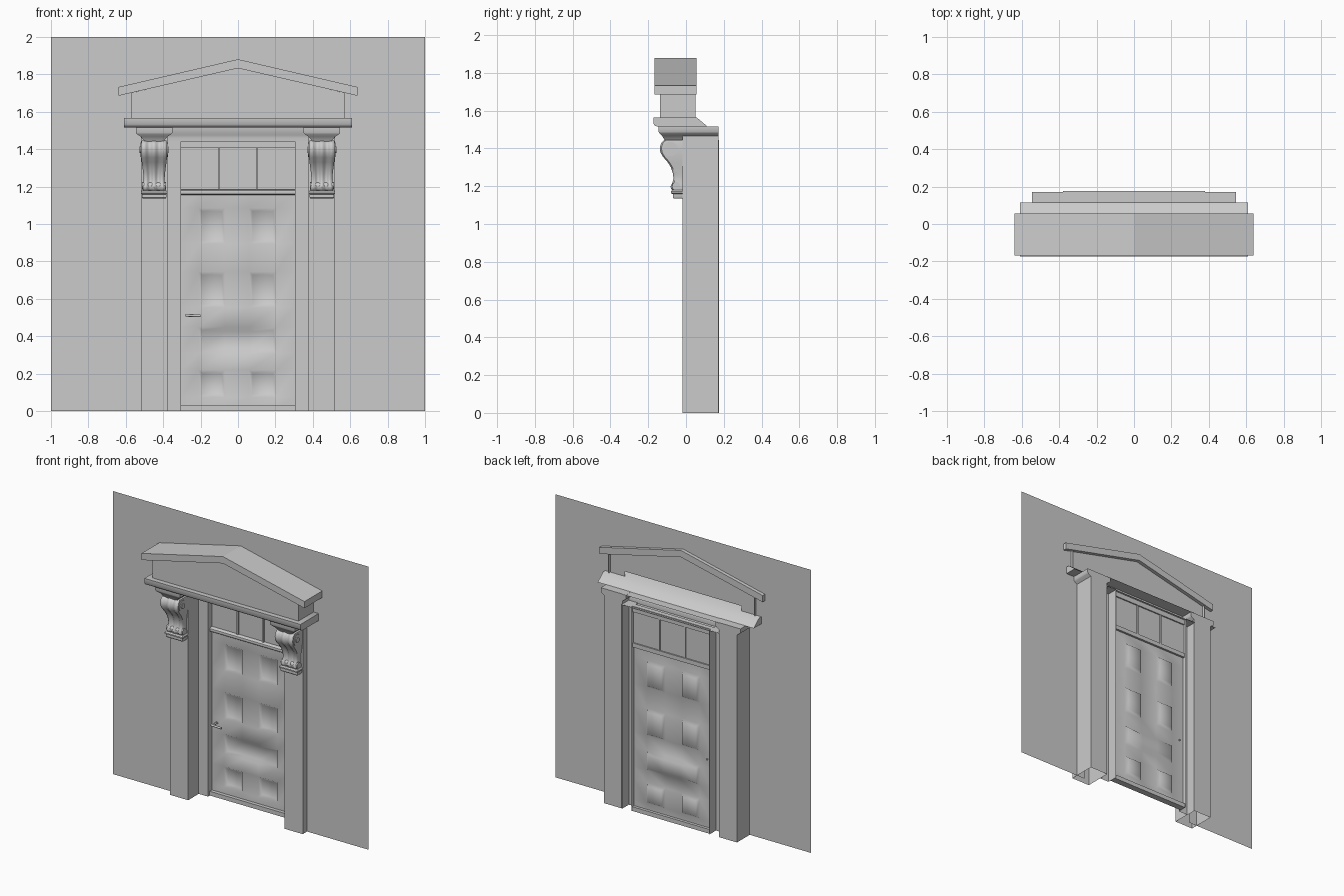
import bpy, bmesh, math
from mathutils import Vector

if "Cube" in bpy.data.objects:
    bpy.data.objects.remove(bpy.data.objects["Cube"])


def finish(name, bm, smooth=None, recalc=True):
    if recalc:
        bmesh.ops.recalc_face_normals(bm, faces=bm.faces)
    me = bpy.data.meshes.new(name)
    bm.to_mesh(me)
    bm.free()
    ob = bpy.data.objects.new(name, me)
    bpy.context.collection.objects.link(ob)
    if smooth:
        me.shade_smooth()
        me.set_sharp_from_angle(angle=math.radians(smooth))
    return ob


def box(name, x0, x1, y0, y1, z0, z1, drop=()):
    """Box; drop lists outward directions whose faces are left open."""
    bm = bmesh.new()
    bmesh.ops.create_cube(bm, size=1)
    for v in bm.verts:
        v.co = ((x0 + x1) / 2 + v.co.x * (x1 - x0),
                (y0 + y1) / 2 + v.co.y * (y1 - y0),
                (z0 + z1) / 2 + v.co.z * (z1 - z0))
    bm.normal_update()
    gone = [f for f in bm.faces if any(f.normal.dot(Vector(d)) > 0.9 for d in drop)]
    bmesh.ops.delete(bm, geom=gone, context='FACES')
    return finish(name, bm)


def extrude(name, pts, axis, lo, hi, closed=True, cap_lo=True, cap_hi=True, smooth=None):
    """Extrude a profile: (y, z) points along x, or (x, z) points along y."""
    bm = bmesh.new()
    put = (lambda p, t: (t, p[0], p[1])) if axis == 'x' else (lambda p, t: (p[0], t, p[1]))
    a = [bm.verts.new(put(p, lo)) for p in pts]
    b = [bm.verts.new(put(p, hi)) for p in pts]
    n = len(pts)
    for i in range(n if closed else n - 1):
        j = (i + 1) % n
        bm.faces.new((a[i], a[j], b[j], b[i]))
    if cap_lo:
        bm.faces.new(a)
    if cap_hi:
        bm.faces.new(b)
    return finish(name, bm, smooth)


def stack(name, cx, levels, yback):
    """Moulded block: rectangles at levels (z, half width, front y)."""
    bm = bmesh.new()
    rings = [[bm.verts.new(p) for p in ((cx - w, yf, z), (cx + w, yf, z),
                                        (cx + w, yback, z), (cx - w, yback, z))]
             for z, w, yf in levels]
    for r, q in zip(rings, rings[1:]):
        for i in range(4):
            bm.faces.new((r[i], r[(i + 1) % 4], q[(i + 1) % 4], q[i]))
    bm.faces.new(rings[0])
    bm.faces.new(rings[-1])
    return finish(name, bm, 40)


def rod(name, p, q, r, seg=16):
    p, q = Vector(p), Vector(q)
    bm = bmesh.new()
    bmesh.ops.create_cone(bm, cap_ends=True, segments=seg, radius1=r, radius2=r,
                          depth=(q - p).length)
    rot = (q - p).to_track_quat('Z', 'Y')
    for v in bm.verts:
        v.co = rot @ v.co + (p + q) / 2
    return finish(name, bm, 40)


BACK, DOWN = (0, 1, 0), (0, 0, -1)

# wall sheet with the opening behind the doorway
bm = bmesh.new()
WY = 0.03
outline = [(-1, 0), (-.455, 0), (-.455, 1.6), (.455, 1.6), (.455, 0), (1, 0), (1, 2), (-1, 2)]
v = [bm.verts.new((x, WY, z)) for x, z in outline]
for ids in ((0, 1, 2, 7), (2, 3, 6, 7), (3, 4, 5, 6)):
    bm.faces.new([v[i] for i in ids])
finish("wall", bm, recalc=False)

# door leaf with sunken panels
bm = bmesh.new()
xs = [-.305, -.21, -.07, .06, .205, .305]
zs = [.02, .075, .22, .31, .45, .555, .745, .895, 1.085, 1.17]
DY = .145
g = [[bm.verts.new((x, DY, z)) for x in xs] for z in zs]
cell = {}
for k in range(len(zs) - 1):
    for i in range(len(xs) - 1):
        cell[i, k] = bm.faces.new((g[k][i], g[k][i + 1], g[k + 1][i + 1], g[k + 1][i]))
bm.normal_update()
panels = [[cell[i, k]] for i in (1, 3) for k in (1, 5, 7)]
panels.append([cell[i, 3] for i in (1, 2, 3)])
for p in panels:
    bmesh.ops.inset_region(bm, faces=p, thickness=.025, depth=-.018)
finish("door_leaf", bm, 50, recalc=False)

# threshold, transom rail, head rail and transom glazing
box("threshold", -.305, .305, .12, .165, 0, .03)
extrude("transom_rail", [(.16, 1.155), (.13, 1.155), (.122, 1.161), (.12, 1.17), (.122, 1.179),
                         (.13, 1.185), (.16, 1.185)], 'x', -.305, .305, smooth=40)
box("head_rail", -.305, .305, .125, .16, 1.405, 1.445)
box("transom_pane", -.305, .305, .147, .151, 1.18, 1.41)
for x in (-.1, .1):
    box("transom_bar", x - .005, x + .005, .135, .158, 1.18, 1.41)

# door lever
rod("lever_spindle", (-.27, .10, .512), (-.27, .155, .512), .006)
rod("lever_arm", (-.28, .10, .512), (-.20, .10, .51), .007)
rod("lever_rose", (-.27, .138, .512), (-.27, .146, .512), .012)

# lintel moulding above the door, open at the back
extrude("lintel", [(.175, 1.44), (.10, 1.44), (.10, 1.46), (.097, 1.475), (.09, 1.488),
                   (.088, 1.515), (.175, 1.515)], 'x', -.38, .38, closed=False,
        cap_lo=False, cap_hi=False, smooth=40)

# corbel front contour: z, front y, half width
CORBEL = [(1.445, -.105, .066), (1.43, -.122, .069), (1.405, -.130, .07), (1.38, -.127, .07),
          (1.355, -.112, .069), (1.33, -.09, .066), (1.30, -.071, .062), (1.27, -.061, .058),
          (1.24, -.057, .056), (1.215, -.064, .057), (1.198, -.074, .06), (1.183, -.068, .06),
          (1.172, -.045, .058)]


def corbel(cx):
    """Scroll bracket with three rounded ribs down its front."""
    bm = bmesh.new()
    rows = []
    n = 24
    for z, y, w in CORBEL:
        row = [bm.verts.new((cx - w, -.015, z))]
        for i in range(n + 1):
            u = 2 * i / n - 1
            rib = .006 * (1 + math.cos(2 * math.pi * u / .75))
            row.append(bm.verts.new((cx + u * w, y - rib + .003, z)))
        row.append(bm.verts.new((cx + w, -.015, z)))
        rows.append(row)
    for r, q in zip(rows, rows[1:]):
        for i in range(len(r) - 1):
            bm.faces.new((r[i], r[i + 1], q[i + 1], q[i]))
    bm.faces.new(rows[0])
    bm.faces.new(rows[-1])
    finish("corbel", bm, 50)
    # side volutes
    for y, z, r, w in ((-.082, 1.397, .038, .073), (-.082, 1.397, .018, .078),
                       (-.052, 1.203, .02, .064)):
        rod("corbel_volute", (cx - w, y, z), (cx + w, y, z), r, 24)


for s in (-1, 1):
    c = s * .448
    # pilaster, capital, corbel and its foot
    box("pilaster", c - .071, c + .071, -.018, .172, 0, 1.5, drop=(DOWN,))
    stack("capital", c, [(1.44, .05, -.112), (1.452, .058, -.118), (1.467, .072, -.127),
                         (1.48, .092, -.14), (1.488, .098, -.145), (1.516, .098, -.145)], .172)
    corbel(c)
    stack("corbel_foot", c, [(1.135, .06, -.064), (1.141, .065, -.07), (1.158, .065, -.07),
                             (1.163, .071, -.08), (1.172, .071, -.08), (1.18, .064, -.072)], -.015)
    # door jamb, hollow from behind
    x0, x1 = sorted((s * .305, s * .38))
    box("jamb", x0, x1, .10, .175, 0, 1.445, drop=(BACK, DOWN))

# cornice under the pediment
extrude("cornice", [(.055, 1.565), (.115, 1.515), (-.15, 1.515), (-.165, 1.521), (-.173, 1.532),
                    (-.173, 1.565)], 'x', -.61, .61, smooth=40)

# pediment body, open at the back
extrude("pediment_body", [(.57, 1.565), (.57, 1.70), (0, 1.835), (-.57, 1.70), (-.57, 1.565)],
        'y', -.138, .05, closed=False, cap_hi=False)

# gabled pediment roof
extrude("pediment_roof", [(-.637, 1.685), (-.637, 1.732), (0, 1.88), (.637, 1.732),
                          (.637, 1.685), (0, 1.832)], 'y', -.168, .055)
